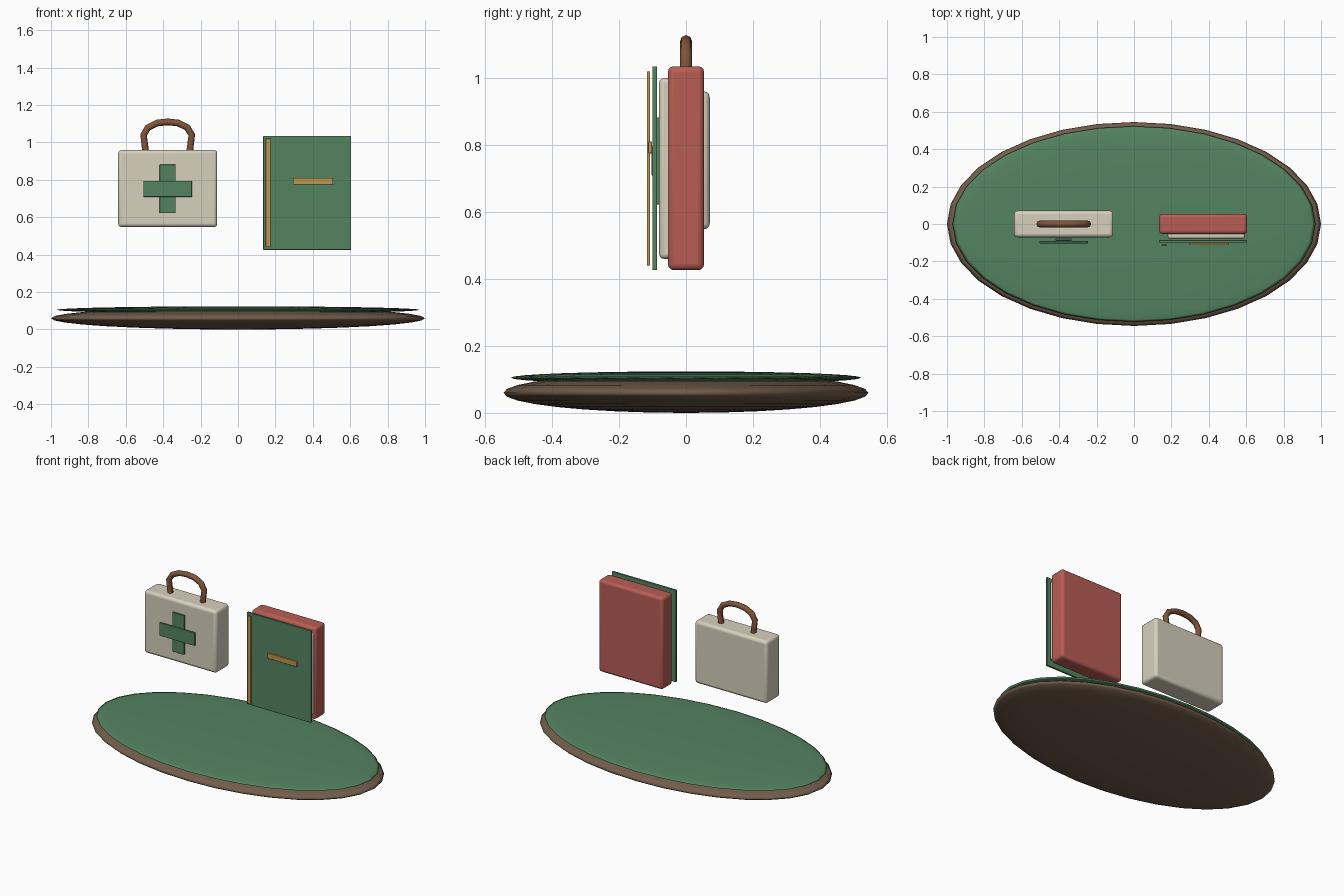
import bpy
from math import radians

if "Cube" in bpy.data.objects:
    bpy.data.objects.remove(bpy.data.objects["Cube"])


def material(name, rgb):
    m = bpy.data.materials.new(name)
    m.diffuse_color = (*rgb, 1)
    m.use_nodes = True
    m.node_tree.nodes["Principled BSDF"].inputs["Base Color"].default_value = m.diffuse_color
    return m


GREEN = material("green", (0.09, 0.23, 0.12))
SOIL = material("dark_brown", (0.17, 0.11, 0.07))
CREAM = material("cream", (0.68, 0.63, 0.51))
RED = material("red", (0.48, 0.11, 0.09))
GOLD = material("gold", (0.52, 0.31, 0.08))
LEATHER = material("leather", (0.22, 0.09, 0.04))


def box(name, x, y, z, mat, bevel):
    """Bevelled box given by its (min, max) range on each axis."""
    ranges = (x, y, z)
    bpy.ops.mesh.primitive_cube_add(size=1, location=[(a + b) / 2 for a, b in ranges])
    ob = bpy.context.object
    ob.name = name
    ob.scale = [b - a for a, b in ranges]
    bpy.ops.object.transform_apply(location=False, rotation=False, scale=True)
    mod = ob.modifiers.new("bevel", 'BEVEL')
    mod.width = bevel
    mod.segments = 3
    ob.data.materials.append(mat)
    bpy.ops.object.shade_smooth_by_angle(angle=radians(35))
    return ob


def disc(name, z, size, mat):
    """Flattened sphere with half sizes given by size."""
    bpy.ops.mesh.primitive_uv_sphere_add(segments=32, ring_count=16, radius=1, location=(0, 0, z))
    ob = bpy.context.object
    ob.name = name
    ob.scale = size
    bpy.ops.object.transform_apply(location=False, rotation=False, scale=True)
    ob.data.materials.append(mat)
    bpy.ops.object.shade_smooth()


# Oval base: earth below, grass on top
disc("base_earth", 0.06, (1.0, 0.545, 0.06), SOIL)
disc("base_grass", 0.105, (0.97, 0.523, 0.019), GREEN)

# First aid case with a two-bar cross
KX = -0.376
box("case_body", (KX - 0.265, KX + 0.265), (-0.071, 0.071), (0.548, 0.96), CREAM, 0.018)
box("cross_vertical", (KX - 0.043, KX + 0.043), (-0.09, -0.078), (0.622, 0.882), GREEN, 0.003)
box("cross_horizontal", (KX - 0.13, KX + 0.13), (-0.103, -0.091), (0.709, 0.795), GREEN, 0.003)

# Case handle: bent tube, mirrored half path
half = [(0.115, 0.93), (0.129, 1.04), (0.105, 1.08), (0.055, 1.104)]
path = [(-x, z) for x, z in half] + [(0, 1.11)] + [(x, z) for x, z in reversed(half)]
curve = bpy.data.curves.new("case_handle", 'CURVE')
curve.dimensions = '3D'
curve.bevel_depth = 0.018
curve.bevel_resolution = 2
curve.use_fill_caps = True
spline = curve.splines.new('POLY')
spline.points.add(len(path) - 1)
for p, (x, z) in zip(spline.points, path):
    p.co = (KX + x, 0, z, 1)
curve.materials.append(LEATHER)
bpy.context.collection.objects.link(bpy.data.objects.new("case_handle", curve))

# Book: thick red back block, pages, green front cover, gold trim
box("book_block", (0.135, 0.605), (-0.054, 0.054), (0.426, 1.035), RED, 0.018)
box("book_pages", (0.18, 0.594), (-0.08, -0.03), (0.46, 1.0), CREAM, 0.014)
box("book_front_cover", (0.135, 0.605), (-0.1, -0.086), (0.426, 1.035), GREEN, 0.003)
box("spine_strip", (0.148, 0.175), (-0.117, -0.107), (0.44, 1.02), GOLD, 0.003)
box("cover_bar", (0.293, 0.508), (-0.113, -0.101), (0.775, 0.81), GOLD, 0.003)
